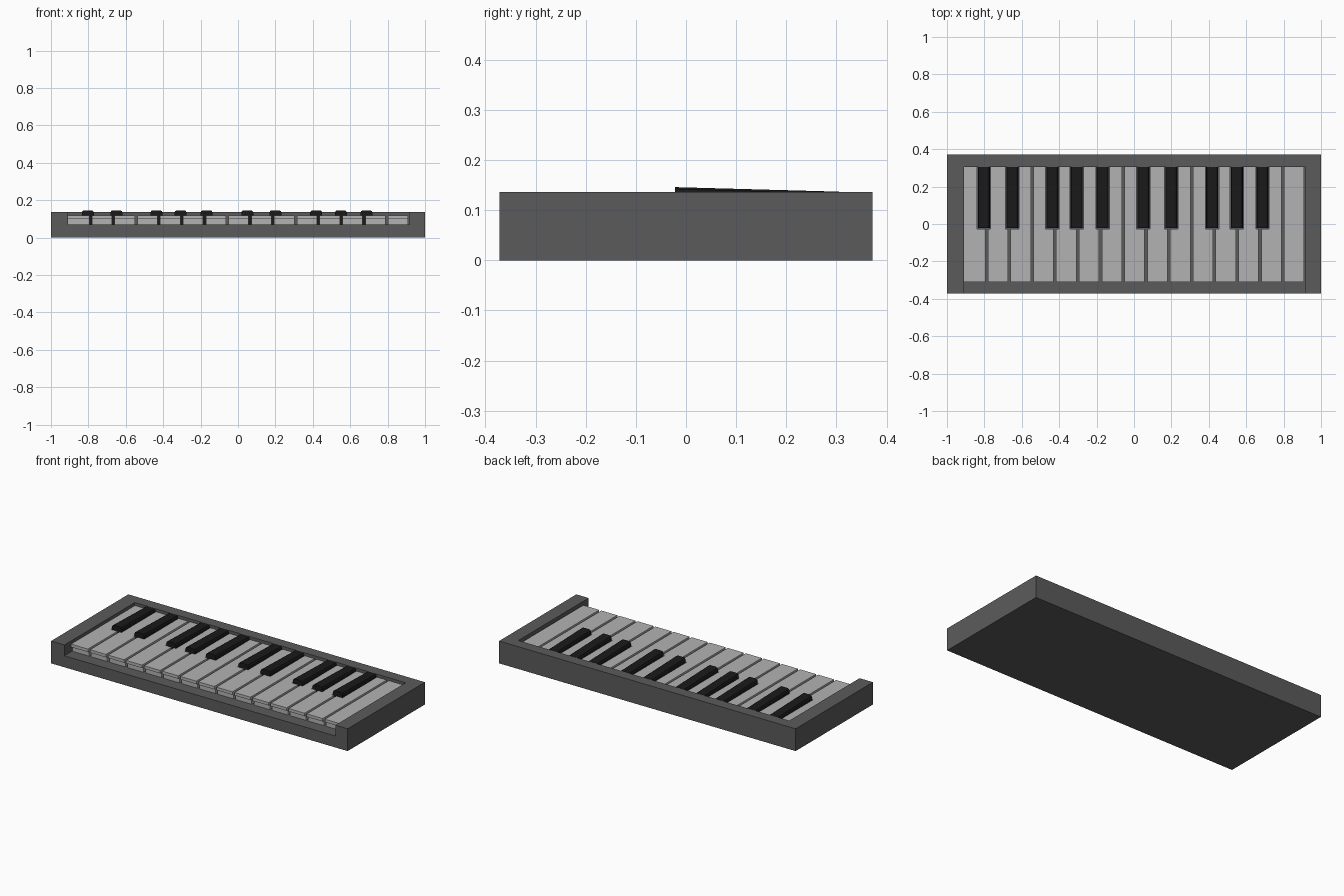
import bpy, bmesh

if "Cube" in bpy.data.objects:
    bpy.data.objects.remove(bpy.data.objects["Cube"])


def material(name, v):
    m = bpy.data.materials.new(name)
    m.diffuse_color = (v, v, v, 1)
    m.use_nodes = True
    m.node_tree.nodes["Principled BSDF"].inputs["Base Color"].default_value = m.diffuse_color
    return m


def loft(name, rings, mat=None):
    """Closed solid through a stack of matching rings of points."""
    bm = bmesh.new()
    loops = [[bm.verts.new(p) for p in r] for r in rings]
    n = len(loops[0])
    bm.faces.new(loops[0][::-1])
    bm.faces.new(loops[-1])
    for a, b in zip(loops, loops[1:]):
        for i in range(n):
            j = (i + 1) % n
            bm.faces.new((a[i], a[j], b[j], b[i]))
    bmesh.ops.remove_doubles(bm, verts=bm.verts, dist=1e-5)
    bmesh.ops.recalc_face_normals(bm, faces=bm.faces)
    me = bpy.data.meshes.new(name)
    bm.to_mesh(me)
    bm.free()
    ob = bpy.data.objects.new(name, me)
    bpy.context.collection.objects.link(ob)
    if mat:
        me.materials.append(mat)
    return ob


def rect(x0, x1, y0, y1, z):
    return [(x0, y0, z), (x1, y0, z), (x1, y1, z), (x0, y1, z)]


case_mat = material("dark_grey", 0.105)
white_mat = material("key_white", 0.45)
black_mat = material("key_black", 0.01)

FLOOR, TOP = 0.07, 0.136
LEFT, RIGHT, FRONT, BACK = -0.91, 0.917, -0.31, 0.305

# Case: block with a key bed cut open towards the front
case = loft("case", [rect(-1, 1, -0.372, 0.372, z) for z in (0, TOP)], case_mat)
cutter = loft("key_bed_cutter", [rect(LEFT, RIGHT, -0.5, BACK, z) for z in (FLOOR, 0.3)], case_mat)
cutter.hide_render = True
mod = case.modifiers.new("key_bed", 'BOOLEAN')
mod.object = cutter
mod.solver = 'EXACT'
bpy.context.view_layer.objects.active = case
bpy.ops.object.modifier_apply(modifier=mod.name)
bpy.data.objects.remove(cutter)

# Black keys: chamfered bars, sloping down to the back
HALF = 0.032
BLACK_Y = -0.022
black_x = [-0.803, -0.65, -0.436, -0.307, -0.168, 0.05, 0.2, 0.418, 0.55, 0.687]


def black_section(x, y, top):
    prof = [(-HALF, FLOOR), (HALF, FLOOR), (HALF, top - 0.012), (HALF - 0.004, top - 0.004),
            (HALF - 0.012, top)]
    prof += [(-u, v) for u, v in prof[:1:-1]]
    return [(x + u, y, v) for u, v in prof]


for x in black_x:
    loft("black_key", [black_section(x, BLACK_Y, 0.146), black_section(x, BACK, 0.137)], black_mat)

# White keys: notched around the black keys, with an overhanging front lip
COUNT, GAP, CLEAR = 15, 0.014, 0.004
STEP = (RIGHT - LEFT) / COUNT
for i in range(COUNT):
    x0 = LEFT + i * STEP + (GAP / 2 if i else 0.002)
    x1 = LEFT + (i + 1) * STEP - GAP / 2
    l = max([x0] + [b + HALF + CLEAR for b in black_x if abs(b - x0) < 0.04])
    r = min([x1] + [b - HALF - CLEAR for b in black_x if abs(b - x1) < 0.04])
    ny = BLACK_Y - CLEAR

    def outline(y, z):
        pts = [(x0, y), (x1, y)]
        pts += [(x1, ny), (r, ny)] if r < x1 else []
        pts += [(r, BACK), (l, BACK)]
        pts += [(l, ny), (x0, ny)] if l > x0 else []
        return [(px, py, z) for px, py in pts]

    lip = FRONT + 0.012
    loft("white_key", [outline(lip, FLOOR), outline(lip, 0.1), outline(FRONT, 0.1),
                       outline(FRONT, 0.118)], white_mat)
